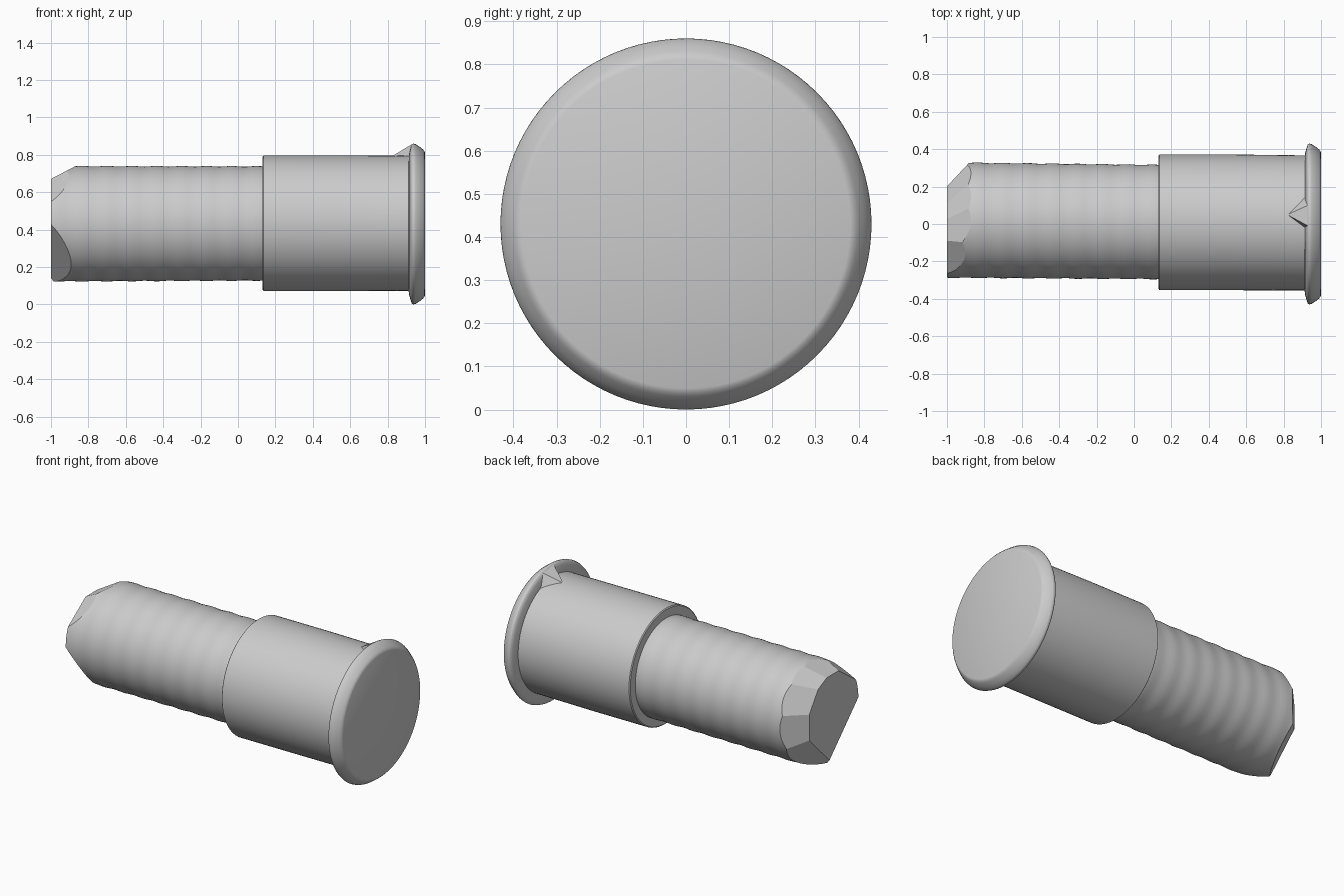
import bpy, bmesh, math
from mathutils import Vector

if "Cube" in bpy.data.objects:
    bpy.data.objects.remove(bpy.data.objects["Cube"])

SIDES = 96
grey = bpy.data.materials.new("plain_grey")
grey.diffuse_color = (0.6, 0.6, 0.6, 1)
grey.use_nodes = True
grey.node_tree.nodes["Principled BSDF"].inputs["Base Color"].default_value = grey.diffuse_color


def finish(name, bm, angle=35):
    bmesh.ops.recalc_face_normals(bm, faces=bm.faces)
    mesh = bpy.data.meshes.new(name)
    bm.to_mesh(mesh)
    bm.free()
    obj = bpy.data.objects.new(name, mesh)
    bpy.context.collection.objects.link(obj)
    mesh.materials.append(grey)
    bpy.ops.object.select_all(action='DESELECT')
    bpy.context.view_layer.objects.active = obj
    obj.select_set(True)
    bpy.ops.object.shade_smooth_by_angle(angle=math.radians(angle))
    return obj


def lathe(profile):
    """Closed solid around the x axis from (x, radius, centre y, centre z)."""
    bm = bmesh.new()
    rings = []
    for x, r, cy, cz in profile:
        rings.append([bm.verts.new((x, cy + r * math.cos(a), cz + r * math.sin(a)))
                      for a in (2 * math.pi * i / SIDES for i in range(SIDES))])
    for a, b in zip(rings, rings[1:]):
        for i in range(SIDES):
            j = (i + 1) % SIDES
            bm.faces.new((a[i], a[j], b[j], b[i]))
    bm.faces.new(rings[0])
    bm.faces.new(rings[-1])
    return bm


# Shaft: slightly rippled rod, drifting a little sideways along its length
STEPS = 48
profile = []
for i in range(STEPS + 1):
    t = i / STEPS
    ripple = 0.002 * math.sin(t * 2 * math.pi * 9)
    profile.append((-1 + 1.2 * t, 0.308 - 0.003 * t + ripple,
                    0.021 - 0.011 * t, 0.431 + 0.002 * t))
shaft = lathe(profile)

# Chamfers on the shaft end: direction in degrees, distance at the tip, length
for deg, dist, length in ((90, 0.24, 0.13), (65, 0.22, 0.13), (35, 0.19, 0.13),
                          (0, 0.18, 0.12), (-45, 0.19, 0.11),
                          (-135, 0.22, 0.11), (125, 0.26, 0.10)):
    a = math.radians(deg)
    out = Vector((0, math.cos(a), math.sin(a)))
    point = Vector((-1, 0.021, 0.431)) + out * dist
    normal = out * length + Vector((-(0.308 - dist), 0, 0))
    cut = bmesh.ops.bisect_plane(
        shaft, geom=shaft.verts[:] + shaft.edges[:] + shaft.faces[:],
        plane_co=point, plane_no=normal, clear_outer=True)
    edges = [e for e in cut["geom_cut"] if isinstance(e, bmesh.types.BMEdge)]
    bmesh.ops.edgeloop_fill(shaft, edges=edges)
finish("shaft", shaft, 22)

# Collar: wider sleeve with a crisp front rim
CY, CZ = 0.009, 0.434
finish("collar", lathe([(0.132, 0.357, CY, CZ), (0.137, 0.363, CY, CZ),
                        (0.50, 0.363, CY, CZ), (0.905, 0.361, 0.006, CZ),
                        (0.95, 0.361, 0.004, CZ)]))

# Flange: rounded head disc with a sloping rim
rim = [(0.912, 0.352), (0.914, 0.375), (0.922, 0.405), (0.929, 0.426),
       (0.938, 0.430), (0.950, 0.427), (0.970, 0.414), (0.988, 0.400),
       (0.996, 0.391), (1.0, 0.381)]
finish("flange", lathe([(x, r, 0, 0.43) for x, r in rim]), 50)

# Key: small ramp joining the top of the collar to the flange
bm = bmesh.new()
for co in ((0.82, 0.05, 0.79), (0.93, -0.04, 0.77), (0.93, 0.17, 0.75),
           (0.93, -0.01, 0.857), (0.93, 0.10, 0.845), (0.88, 0.04, 0.823)):
    bm.verts.new(co)
bmesh.ops.convex_hull(bm, input=bm.verts[:])
finish("key", bm)
